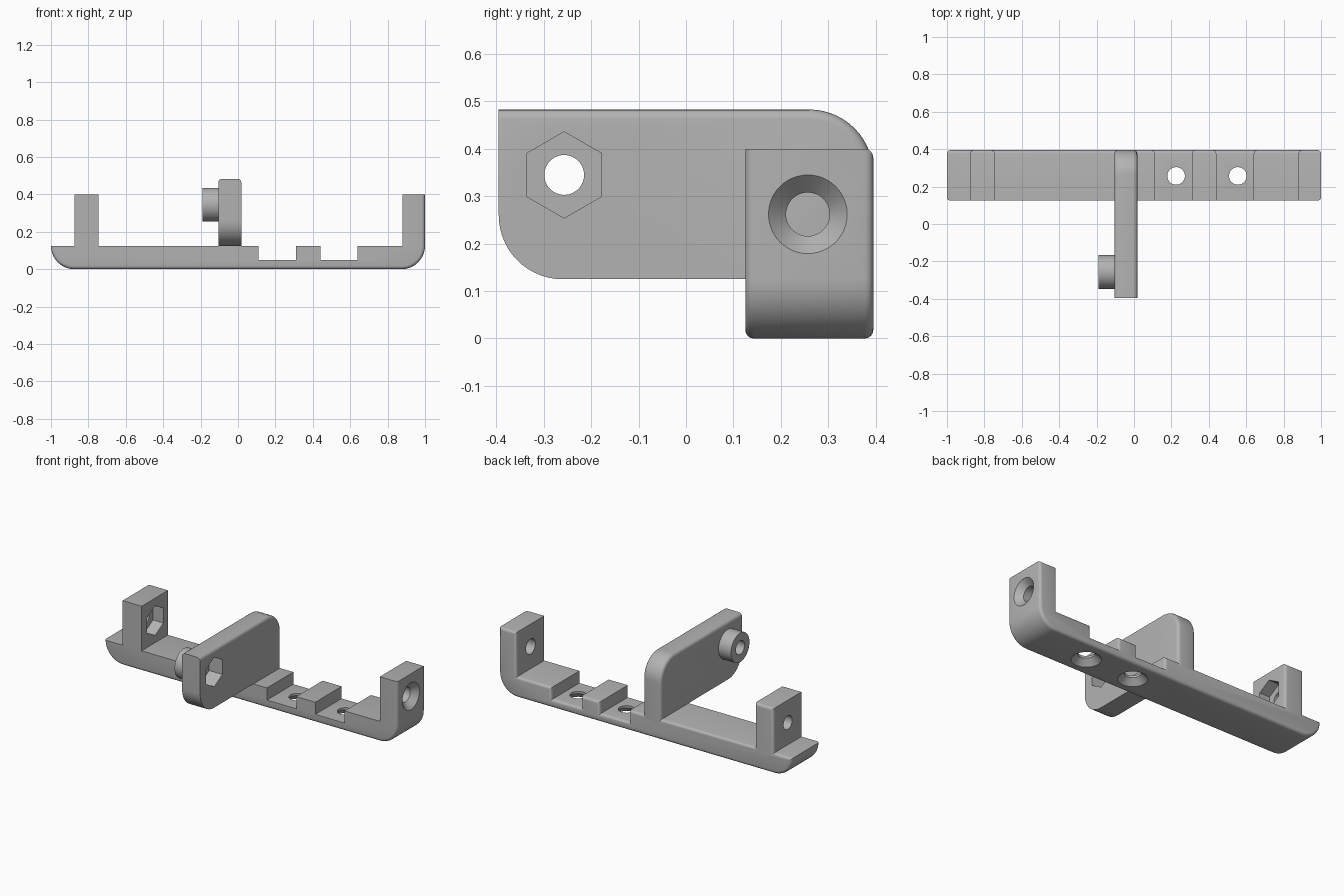
import bpy, bmesh, math
from mathutils import Matrix, Vector

cube = bpy.data.objects.get("Cube")
if cube:
    bpy.data.objects.remove(cube, do_unlink=True)

GREY = (0.45, 0.45, 0.45, 1)
grey = bpy.data.materials.new("grey plastic")
grey.diffuse_color = GREY
grey.use_nodes = True
grey.node_tree.nodes["Principled BSDF"].inputs["Base Color"].default_value = GREY


def make_object(name, bm):
    bmesh.ops.recalc_face_normals(bm, faces=bm.faces)
    mesh = bpy.data.meshes.new(name)
    bm.to_mesh(mesh)
    bm.free()
    mesh.materials.append(grey)
    obj = bpy.data.objects.new(name, mesh)
    bpy.context.collection.objects.link(obj)
    return obj


def arc(cx, cz, r, start, end, steps=14):
    angles = [math.radians(start + (end - start) * i / steps) for i in range(steps + 1)]
    return [(cx + r * math.cos(a), cz + r * math.sin(a)) for a in angles]


def extrude_profile(name, points, place, depth, rounded, radius):
    """Extrude a flat outline and round the edges chosen by a rule."""
    bm = bmesh.new()
    face = bm.faces.new([bm.verts.new(place(*p)) for p in points])
    moved = bmesh.ops.extrude_face_region(bm, geom=[face])["geom"]
    bmesh.ops.translate(bm, vec=depth, verts=[g for g in moved if isinstance(g, bmesh.types.BMVert)])
    bmesh.ops.recalc_face_normals(bm, faces=bm.faces)
    way = Vector(depth).normalized()
    rims = [e for e in bm.edges if abs((e.verts[0].co - e.verts[1].co).dot(way)) < 1e-5]
    chosen = [e for e in rims if rounded((e.verts[0].co + e.verts[1].co) / 2)]
    bmesh.ops.bevel(bm, geom=chosen, offset=radius, segments=4, profile=0.5, affect='EDGES')
    return make_object(name, bm)


def round_bar(name, centre, axis, length, r1, r2, sides=48):
    """Cylinder, cone or prism centred on a point, with r2 at the + end of its axis."""
    bm = bmesh.new()
    bmesh.ops.create_cone(bm, cap_ends=True, segments=sides, radius1=r1, radius2=r2, depth=length)
    turn = Vector((0, 0, 1)).rotation_difference(Vector(axis)).to_matrix().to_4x4()
    if sides == 6:  # corners point along y
        turn = turn @ Matrix.Rotation(math.pi / 2, 4, 'Z')
    bmesh.ops.transform(bm, matrix=Matrix.Translation(centre) @ turn, verts=bm.verts)
    return make_object(name, bm)


def combine(target, tool, operation):
    bpy.context.view_layer.objects.active = target
    mod = target.modifiers.new(operation.lower(), 'BOOLEAN')
    mod.operation, mod.object, mod.solver = operation, tool, 'EXACT'
    bpy.ops.object.modifier_apply(modifier=mod.name)
    bpy.data.objects.remove(tool, do_unlink=True)


FRONT, BACK = 0.125, 0.395
R = 0.125
X, Z = (1, 0, 0), (0, 0, 1)

# Base rail with two upright lugs and two notches
rail = arc(-1 + R, R, R, 180, 270) + arc(1 - R, R, R, 270, 360)
rail += [(1, 0.4), (0.88, 0.4), (0.88, R), (0.64, R), (0.64, 0.05), (0.44, 0.05), (0.44, R),
         (0.31, R), (0.31, 0.05), (0.11, 0.05), (0.11, R), (-0.745, R), (-0.745, 0.4),
         (-0.875, 0.4), (-0.875, R)]


def rail_rounded(mid):
    outer = mid.x > 0.999 or (mid.z < 0.124 and (mid.z < 0.001 or abs(mid.x) > 0.87))
    return mid.y > BACK - 0.001 or (mid.y < FRONT + 0.001 and outer)


base = extrude_profile("base_rail", rail, lambda x, z: (x, FRONT, z),
                       (0, BACK - FRONT, 0), rail_rounded, 0.018)

# Screw holes: countersunk through the rail floor and the right lug
HOLE_Y, LUG_Z = 0.257, 0.262
for x in (0.225, 0.555):
    combine(base, round_bar("hole", (x, HOLE_Y, 0), Z, 0.3, 0.047, 0.047), 'DIFFERENCE')
    combine(base, round_bar("sink", (x, HOLE_Y, 0.015), Z, 0.05, 0.093, 0.043), 'DIFFERENCE')
combine(base, round_bar("hole", (0.95, HOLE_Y, LUG_Z), X, 0.3, 0.046, 0.046), 'DIFFERENCE')
combine(base, round_bar("sink", (0.985, HOLE_Y, LUG_Z), X, 0.05, 0.043, 0.093), 'DIFFERENCE')

# Left lug: bolt hole with a hexagonal nut pocket on the inner side
combine(base, round_bar("hole", (-0.8, HOLE_Y, LUG_Z), X, 0.3, 0.042, 0.042), 'DIFFERENCE')
combine(base, round_bar("nut", (-0.745, HOLE_Y, LUG_Z), X, 0.14, 0.091, 0.091, 6), 'DIFFERENCE')

# Arm plate reaching forward, rounded along its top and back
TOP, LOW = 0.483, R
arm_outline = [(-BACK, TOP)] + arc(-BACK + 0.135, LOW + 0.135, 0.135, 180, 270)
arm_outline += [(0.15, LOW), (0.15, 0.1), (BACK, 0.1)] + arc(BACK - 0.135, TOP - 0.135, 0.135, 0, 90)
arm = extrude_profile("arm_plate", arm_outline, lambda y, z: (-0.105, y, z), (0.123, 0, 0),
                      lambda m: m.z > TOP - 0.001 or (m.y > 0.25 and m.z > 0.11), 0.02)

# Boss on the arm with a bolt hole and a nut pocket on the other side
ARM_Y, ARM_Z = -0.257, 0.345
combine(arm, round_bar("boss", (-0.14, ARM_Y, ARM_Z), X, 0.1, 0.09, 0.09), 'UNION')
combine(arm, round_bar("hole", (-0.1, ARM_Y, ARM_Z), X, 0.4, 0.042, 0.042), 'DIFFERENCE')
combine(arm, round_bar("nut", (0.018, ARM_Y, ARM_Z), X, 0.18, 0.091, 0.091, 6), 'DIFFERENCE')

# Smooth shading with crisp edges
for obj in (base, arm):
    bpy.ops.object.select_all(action='DESELECT')
    obj.select_set(True)
    bpy.context.view_layer.objects.active = obj
    bpy.ops.object.shade_smooth_by_angle(angle=math.radians(30))
